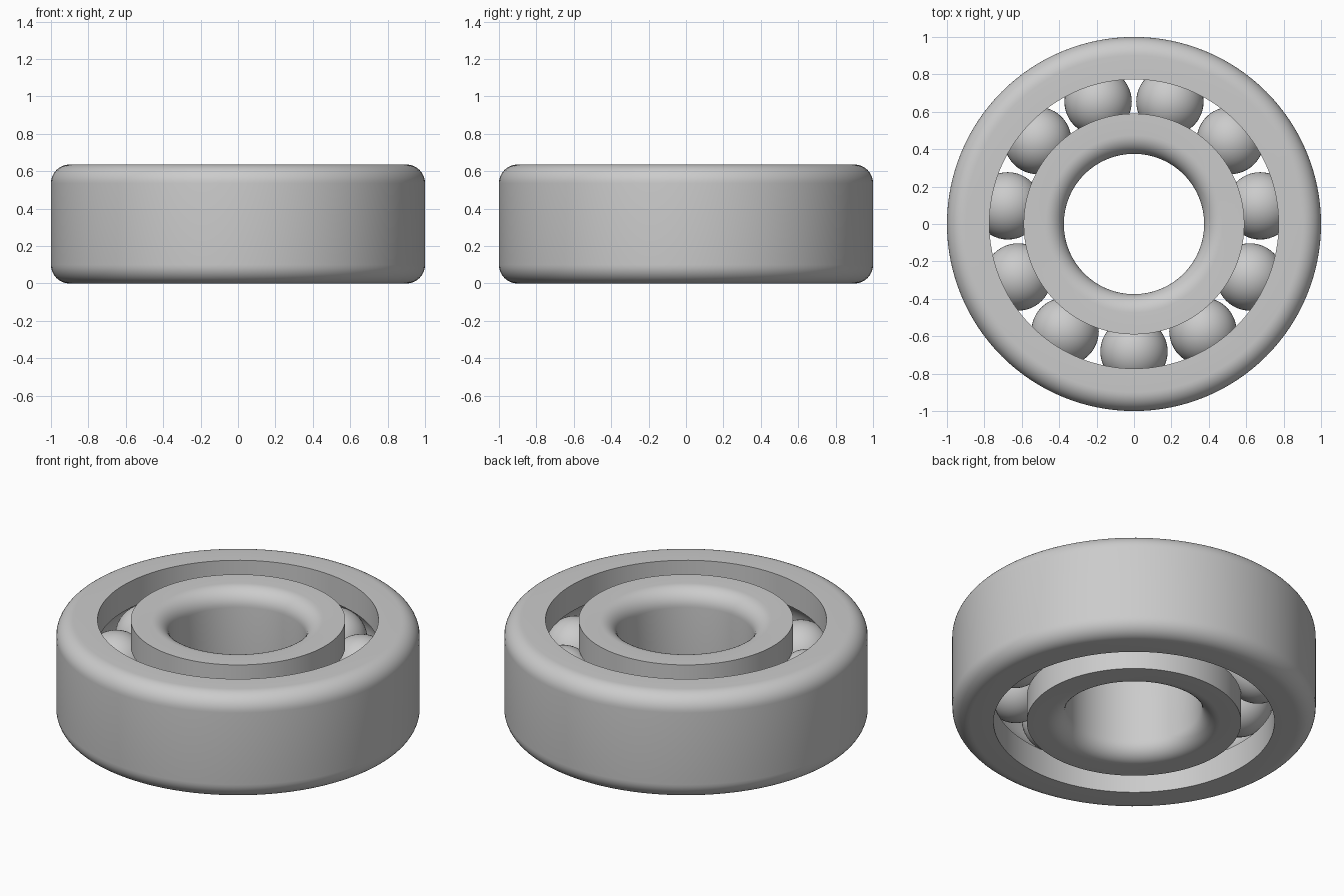
import bpy, bmesh
from math import sin, cos, acos, pi, radians

if "Cube" in bpy.data.objects:
    bpy.data.objects.remove(bpy.data.objects["Cube"], do_unlink=True)

HEIGHT = 0.636
MID = HEIGHT / 2
OUTER_R, BORE_R = 1.0, 0.375
OUTER_LAND, INNER_LAND = 0.773, 0.59
PITCH_R = (OUTER_LAND + INNER_LAND) / 2
BALL_R, GROOVE_R, FILLET = 0.18, 0.182, 0.1
BALLS = 11

steel = bpy.data.materials.new("steel grey")
steel.use_nodes = True
colour = (0.6, 0.6, 0.6, 1)
steel.diffuse_color = colour
steel.node_tree.nodes["Principled BSDF"].inputs["Base Color"].default_value = colour


def arc(r, z, radius, start, end, steps):
    """Points along an arc in the radius/height plane."""
    angles = [start + (end - start) * i / steps for i in range(steps + 1)]
    return [(r + radius * cos(a), z + radius * sin(a)) for a in angles]


def finish(obj):
    obj.data.materials.append(steel)
    bpy.ops.object.select_all(action="DESELECT")
    obj.select_set(True)
    bpy.context.view_layer.objects.active = obj
    bpy.ops.object.shade_smooth_by_angle(angle=radians(30))


def lathe(name, profile, segments=128):
    """Revolve a closed profile about the z axis."""
    bm = bmesh.new()
    verts = [bm.verts.new((r, 0, z)) for r, z in profile]
    edges = [bm.edges.new((verts[i - 1], v)) for i, v in enumerate(verts)]
    bmesh.ops.spin(bm, geom=verts + edges, cent=(0, 0, 0), axis=(0, 0, 1),
                   angle=2 * pi, steps=segments, use_merge=True)
    bmesh.ops.remove_doubles(bm, verts=bm.verts, dist=1e-5)
    bmesh.ops.recalc_face_normals(bm, faces=bm.faces)
    mesh = bpy.data.meshes.new(name)
    bm.to_mesh(mesh)
    bm.free()
    obj = bpy.data.objects.new(name, mesh)
    bpy.context.collection.objects.link(obj)
    finish(obj)


# Outer ring: rounded outside edges, ball groove inside
spread = acos((OUTER_LAND - PITCH_R) / GROOVE_R)
r = OUTER_R - FILLET
lathe("outer_ring",
      [(OUTER_LAND, 0)]
      + arc(r, FILLET, FILLET, -pi / 2, 0, 10)
      + arc(r, HEIGHT - FILLET, FILLET, 0, pi / 2, 10)
      + [(OUTER_LAND, HEIGHT)]
      + arc(PITCH_R, MID, GROOVE_R, spread, -spread, 20))

# Inner ring: rounded bore edges, ball groove outside
spread = acos((PITCH_R - INNER_LAND) / GROOVE_R)
r = BORE_R + FILLET
lathe("inner_ring",
      [(INNER_LAND, 0)]
      + arc(PITCH_R, MID, GROOVE_R, pi + spread, pi - spread, 20)
      + [(INNER_LAND, HEIGHT)]
      + arc(r, HEIGHT - FILLET, FILLET, pi / 2, pi, 10)
      + arc(r, FILLET, FILLET, pi, 1.5 * pi, 10))

# Balls spaced evenly in the race
for i in range(BALLS):
    a = -pi / 2 + 2 * pi * i / BALLS
    bpy.ops.mesh.primitive_uv_sphere_add(
        segments=48, ring_count=24, radius=BALL_R,
        location=(PITCH_R * cos(a), PITCH_R * sin(a), MID))
    ball = bpy.context.object
    ball.name = f"ball_{i + 1}"
    finish(ball)
